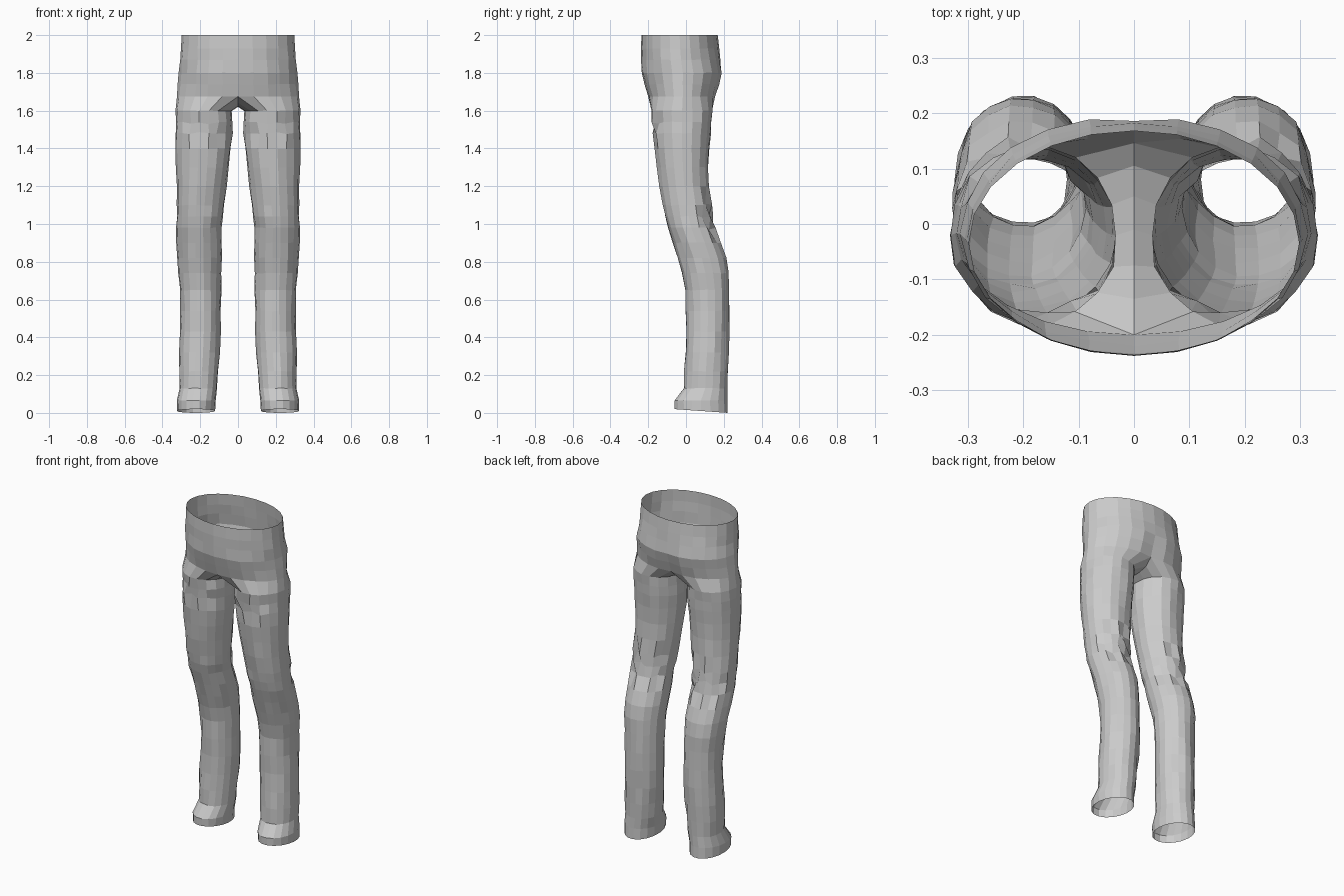
import bpy, bmesh, math, random
from mathutils import Vector

if "Cube" in bpy.data.objects:
    bpy.data.objects.remove(bpy.data.objects["Cube"])

random.seed(4)

# Hip rings: z, half width, front y, back y, dip of the seat at the centre line
HIPS = [(2.00, .298, -.236, .168, 0), (1.93, .302, -.238, .176, 0),
        (1.87, .306, -.238, .186, .004), (1.80, .311, -.234, .200, .014),
        (1.74, .316, -.220, .186, .020)]
# Leg rings: z, inner x, outer x, front y, back y
LEGS = [(1.60, .030, .329, -.183, .142), (1.54, .028, .331, -.178, .138),
        (1.48, .031, .331, -.173, .131), (1.40, .036, .329, -.165, .125),
        (1.30, .048, .327, -.153, .121), (1.20, .060, .325, -.140, .122),
        (1.10, .073, .324, -.122, .134), (1.04, .081, .325, -.112, .140),
        (0.98, .086, .325, -.098, .153), (0.90, .085, .324, -.070, .184),
        (0.82, .085, .321, -.044, .212), (0.74, .086, .317, -.022, .227),
        (0.65, .088, .309, -.004, .231), (0.54, .091, .307, .000, .231),
        (0.43, .090, .310, .001, .229), (0.32, .096, .312, -.002, .225),
        (0.22, .103, .314, -.009, .220), (0.13, .112, .312, -.014, .219),
        (0.065, .118, .324, -.063, .221), (0.00, .121, .323, -.062, .223)]
# Underside of the crotch on the centre line, back to front: y, z
CROTCH = [(.105, 1.635), (.05, 1.622), (-.01, 1.62), (-.075, 1.625), (-.135, 1.642)]
ARC, N = 13, 18

bm = bmesh.new()


def hip_point(i, half, front, back, dip):
    a = math.radians(-90 + 180 * i / (ARC - 1))
    cy, ry = (front + back) / 2, (back - front) / 2
    x = 0 if i in (0, ARC - 1) else half * math.cos(a)
    y = cy + ry * math.sin(a)
    y -= dip * {ARC - 1: 1, ARC - 2: .3}.get(i, 0)
    return x, y


def fold(co, centre, amount):
    # push a point in or out to suggest creased cloth
    d = Vector((co.x - centre[0], co.y - centre[1], 0)).normalized()
    return co + d * amount + Vector((0, 0, random.uniform(-.8, .8) * abs(amount)))


def join(upper, lower, closed):
    n = len(upper)
    for i in range(n if closed else n - 1):
        j = (i + 1) % n
        bm.faces.new((upper[i], lower[i], lower[j], upper[j]))


# Seat
previous = None
for half_ring in HIPS:
    z = half_ring[0]
    ring = []
    for i in range(ARC):
        x, y = hip_point(i, *half_ring[1:])
        co = Vector((x, y, z))
        if z < 1.9 and 0 < i < ARC - 1:
            co = fold(co, (0, 0), random.uniform(-.005, .004))
        ring.append(bm.verts.new(co))
    if previous:
        join(previous, ring, False)
    previous = ring

# Crotch ring: the open hip edge closed underneath along the centre line
ring = []
for i in range(ARC):
    x, y = hip_point(i, .323, -.200, .166, .02)
    ring.append(bm.verts.new((x, y, 1.675)))
join(previous, ring, False)
ring += [bm.verts.new((0, y, z)) for y, z in CROTCH]
previous = ring

# Leg
for z, inner, outer, front, back in LEGS:
    cx, cy = (inner + outer) / 2, (front + back) / 2
    rx, ry = (outer - inner) / 2, (back - front) / 2
    ring = []
    for i in range(N):
        a = math.radians(-120 + 20 * i)
        co = Vector((cx + rx * math.cos(a), cy + ry * math.sin(a), z))
        amount = random.uniform(-.004, .004)
        if 1.45 < z < 1.58 and i <= 3:              # thigh creases
            amount = -.016 if (i + round(z * 16.7)) % 2 else .006
        elif .95 < z < 1.12 and 8 <= i <= 13:       # creases behind the knee
            amount = -.016 if (i + round(z * 16.7)) % 2 else .006
        if z > .1:
            co = fold(co, (cx, cy), amount)
        else:                                       # hem rises toward the front
            co.z += .02 * max(0, (back - co.y) / (back - front)) * (1 if z == 0 else 0)
        ring.append(bm.verts.new(co))
    join(previous, ring, True)
    previous = ring

bmesh.ops.recalc_face_normals(bm, faces=bm.faces[:])
# Normals should point away from the leg axis
bm.faces.ensure_lookup_table()
f = bm.faces[5]
if f.normal.dot(f.calc_center_median() - Vector((0, 0, f.calc_center_median().z))) < 0:
    bmesh.ops.reverse_faces(bm, faces=bm.faces[:])

mesh = bpy.data.meshes.new("trousers")
bm.to_mesh(mesh)
bm.free()
trousers = bpy.data.objects.new("trousers", mesh)
bpy.context.collection.objects.link(trousers)

# Second leg
mirror = trousers.modifiers.new("mirror", 'MIRROR')
mirror.use_axis[0] = True
mirror.merge_threshold = .0005
